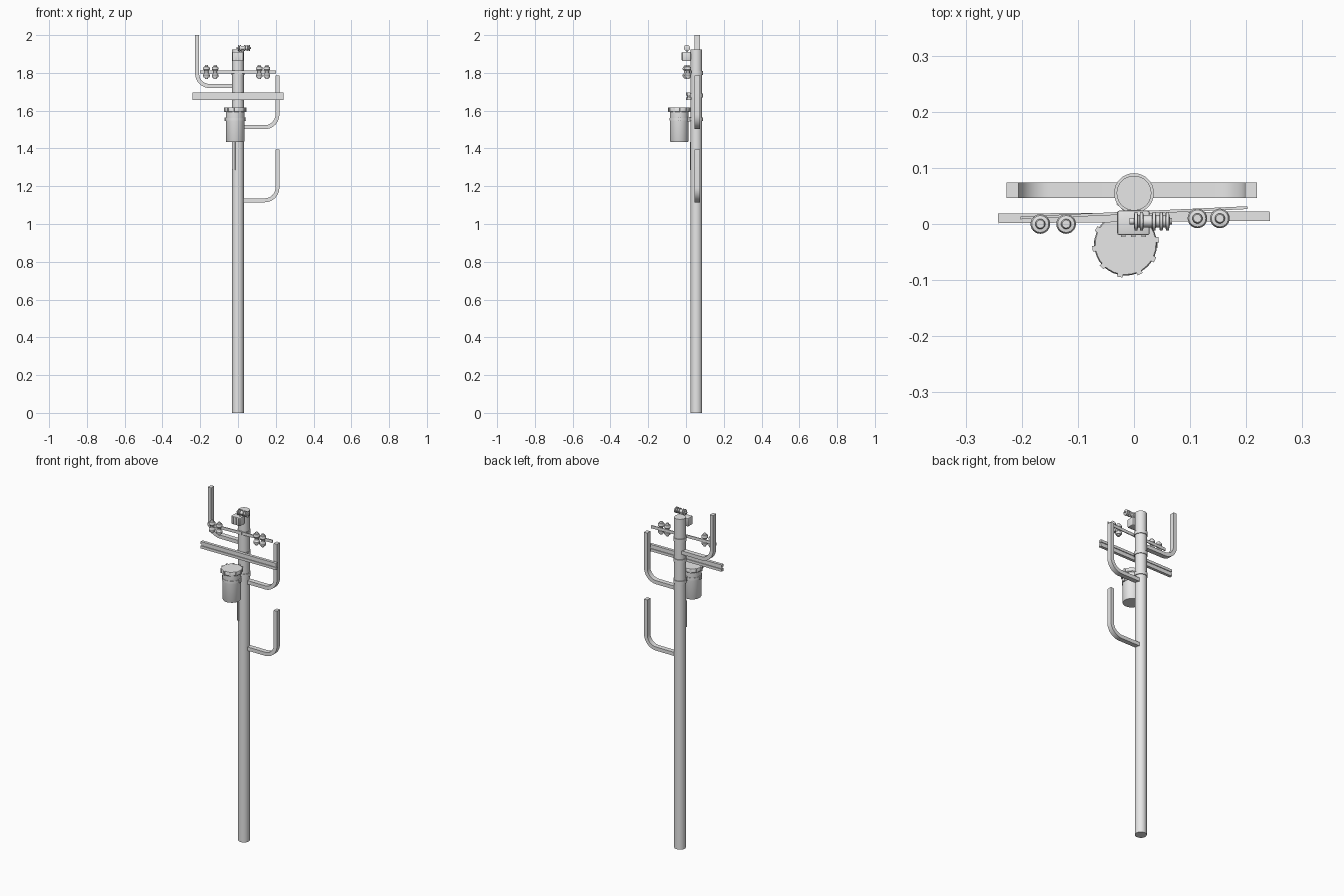
import bpy, bmesh, math
from mathutils import Matrix, Vector

cube = bpy.data.objects.get("Cube")
if cube:
    bpy.data.objects.remove(cube, do_unlink=True)

grey = bpy.data.materials.new("plain_grey")
grey.use_nodes = True
grey.diffuse_color = (0.8, 0.8, 0.8, 1)
grey.node_tree.nodes["Principled BSDF"].inputs["Base Color"].default_value = (0.8, 0.8, 0.8, 1)

POLE_Y = 0.055


def finish(name, bm, matrix=Matrix()):
    bmesh.ops.recalc_face_normals(bm, faces=bm.faces)
    mesh = bpy.data.meshes.new(name)
    bm.to_mesh(mesh)
    bm.free()
    mesh.materials.append(grey)
    obj = bpy.data.objects.new(name, mesh)
    obj.matrix_world = matrix
    bpy.context.collection.objects.link(obj)
    bpy.ops.object.select_all(action="DESELECT")
    obj.select_set(True)
    bpy.context.view_layer.objects.active = obj
    bpy.ops.object.shade_smooth_by_angle(angle=math.radians(35))
    return obj


def box(name, center, size, angle=0, bevel=0):
    bm = bmesh.new()
    bmesh.ops.create_cube(bm, size=1)
    bmesh.ops.scale(bm, vec=size, verts=bm.verts)
    if bevel:
        bmesh.ops.bevel(bm, geom=bm.edges[:], offset=bevel, segments=2, profile=0.5, affect="EDGES")
    return finish(name, bm, Matrix.Translation(center) @ Matrix.Rotation(angle, 4, "Z"))


def lathe(name, profile, location, axis="Z", sides=24):
    """Revolve (radius, height) pairs and cap both ends."""
    bm = bmesh.new()
    rings = []
    for r, h in profile:
        rings.append([bm.verts.new((r * math.cos(math.tau * i / sides),
                                    r * math.sin(math.tau * i / sides), h)) for i in range(sides)])
    for low, high in zip(rings, rings[1:]):
        for i in range(sides):
            j = (i + 1) % sides
            bm.faces.new((low[i], low[j], high[j], high[i]))
    bm.faces.new(rings[0])
    bm.faces.new(rings[-1])
    turn = Matrix.Rotation(math.pi / 2, 4, "Y") if axis == "X" else Matrix()
    return finish(name, bm, Matrix.Translation(location) @ turn)


def extrude_outline(name, points, y, depth):
    """Extrude an outline in the x-z plane along y."""
    bm = bmesh.new()
    face = bm.faces.new([bm.verts.new((x, y - depth / 2, z)) for x, z in points])
    new = bmesh.ops.extrude_face_region(bm, geom=[face])["geom"]
    bmesh.ops.translate(bm, vec=(0, depth, 0), verts=[v for v in new if isinstance(v, bmesh.types.BMVert)])
    return finish(name, bm)


def j_bracket(name, side, reach, bottom, top):
    """Flat bar going outward from the pole, then bending upward."""
    thick, outer, steps = 0.021, 0.077, 10
    cx, cz = reach - outer, bottom + outer

    def arc(r):
        return [(cx + r * math.sin(a), cz - r * math.cos(a))
                for a in (math.pi / 2 * i / steps for i in range(steps + 1))]

    points = [(0.01, bottom)] + arc(outer) + [(reach, top), (reach - thick, top)]
    points += arc(outer - thick)[::-1] + [(0.01, bottom + thick)]
    return extrude_outline(name, [(side * x, z) for x, z in points], POLE_Y + 0.005, 0.028)


# Pole and clamp bands
lathe("pole", [(0.031, 0), (0.031, 1.925)], (0, POLE_Y, 0), sides=32)
for i, z in enumerate((1.555, 1.68, 1.80)):
    lathe(f"clamp_band_{i + 1}", [(0.0355, -0.01), (0.0355, 0.01)], (0, POLE_Y, z), sides=32)
box("pole_plate", (-0.022, 0.031, 1.36), (0.02, 0.006, 0.15), angle=-0.75)

# Bent side brackets
j_bracket("lower_left_bracket", 1, 0.219, 1.115, 1.395)
j_bracket("upper_left_bracket", 1, 0.219, 1.502, 1.785)
j_bracket("right_bracket", -1, 0.227, 1.72, 2.0)

# Crossarm with a recessed centre web
ARM_TILT = 0.009
for label, z in (("lower", 1.663), ("upper", 1.688)):
    box(f"crossarm_{label}_rail", (0, 0.012, z), (0.484, 0.017, 0.015), ARM_TILT)
box("crossarm_web", (0, 0.012, 1.675), (0.482, 0.008, 0.014), ARM_TILT)
box("crossarm_mount", (0, 0.025, 1.675), (0.03, 0.018, 0.03))

# Thin rail carrying spool insulators
box("insulator_rail", (0, 0.02, 1.804), (0.405, 0.005, 0.017), 0.045)
box("insulator_rail_mount", (0, 0.025, 1.804), (0.024, 0.018, 0.018))

SPOOL = [(0.007, -0.037), (0.009, -0.033), (0.009, -0.029), (0.015, -0.028), (0.0175, -0.022),
         (0.0175, -0.014), (0.013, -0.009), (0.010, -0.005), (0.010, 0.005), (0.013, 0.009),
         (0.0175, 0.014), (0.0175, 0.022), (0.015, 0.028), (0.009, 0.029), (0.009, 0.033), (0.007, 0.037)]
for i, (x, y) in enumerate(((-0.167, 0), (-0.121, 0), (0.113, 0.01), (0.153, 0.01))):
    lathe(f"spool_insulator_{i + 1}", SPOOL, (x, y, 1.804))

# Junction box at the pole top with raised ribs
box("junction_box", (-0.001, 0.002, 1.887), (0.058, 0.044, 0.048), bevel=0.004)
for i in range(3):
    box(f"junction_box_rib_{i + 1}", (-0.019 + 0.018 * i, -0.021, 1.887), (0.008, 0.005, 0.04))
box("junction_box_mount", (0, 0.027, 1.887), (0.024, 0.02, 0.03))

# Horizontal ribbed insulator above the box
RIBBED = [(0.006, -0.008), (0.006, 0)]
for start in (0.0, 0.010, 0.032, 0.045, 0.056):
    RIBBED += [(0.011, start), (0.0165, start + 0.001), (0.0165, start + 0.006), (0.011, start + 0.007)]
RIBBED += [(0.006, 0.064), (0.006, 0.068)]
lathe("top_insulator", RIBBED, (0.0, 0.005, 1.932), axis="X")
lathe("top_insulator_post", [(0.006, 0), (0.006, 0.028)], (0.012, 0.005, 1.905), sides=12)

# Transformer can, lid and lid clips
CAN = Vector((-0.015, -0.036, 0))
lathe("transformer_can", [(0.047, 1.435), (0.049, 1.439), (0.049, 1.598)], CAN, sides=32)
lathe("transformer_band", [(0.051, 1.548), (0.051, 1.562)], CAN, sides=32)
lathe("transformer_lid", [(0.052, 1.592), (0.056, 1.596), (0.056, 1.612), (0.054, 1.616)], CAN, sides=32)
for i in range(10):
    a = math.radians(8 + 36 * i)
    spot = CAN + Vector((math.cos(a) * 0.056, math.sin(a) * 0.056, 1.605))
    box(f"lid_clip_{i + 1}", spot, (0.007, 0.010, 0.024), a)
for side in (-1, 1):
    box(f"can_lug_{'left' if side > 0 else 'right'}", CAN + Vector((side * 0.052, 0, 1.555)), (0.009, 0.014, 0.018))
box("transformer_mount", (-0.006, 0.02, 1.555), (0.024, 0.03, 0.024))
